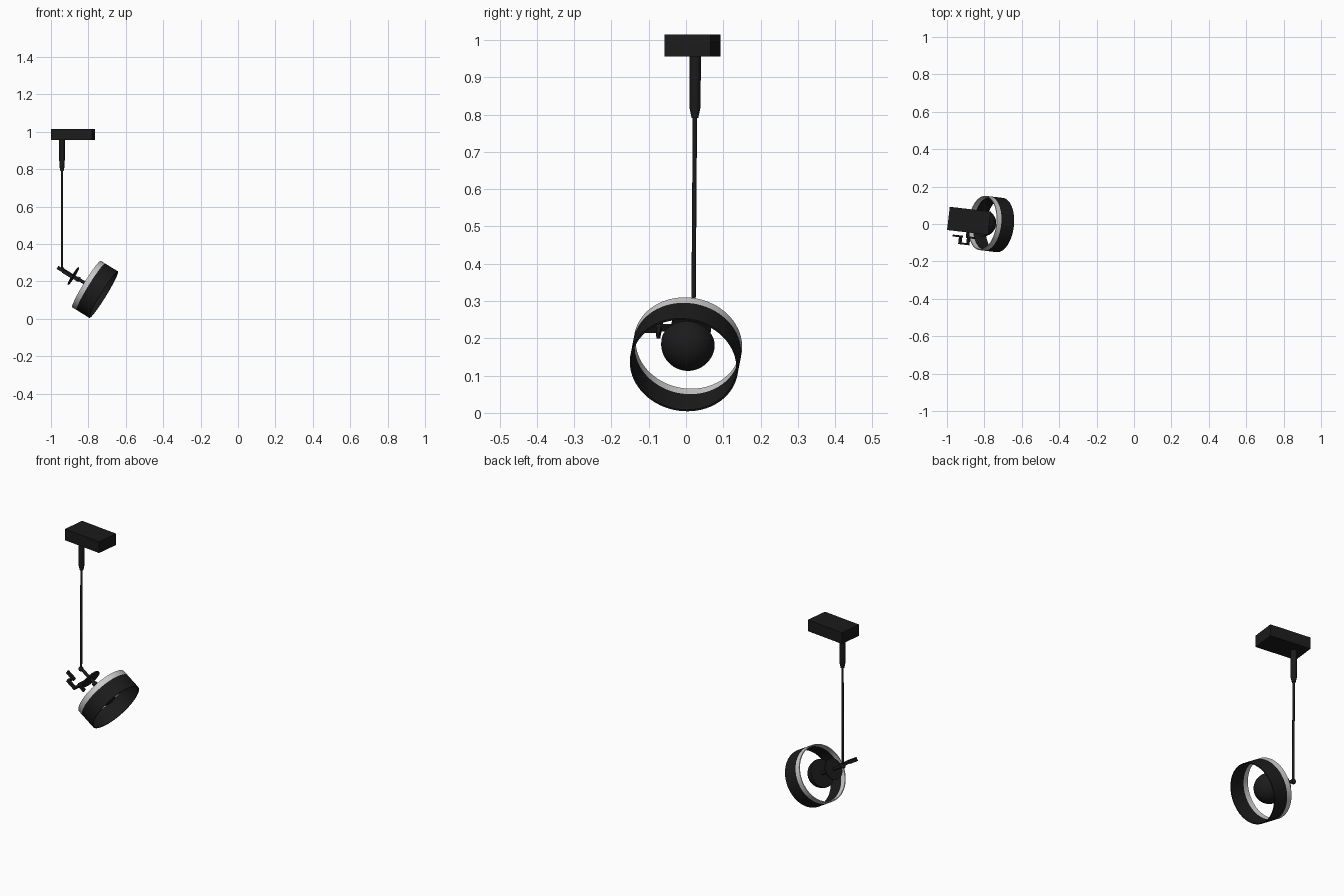
import bpy, bmesh
from math import radians, sin, cos, pi
from mathutils import Matrix, Vector

if "Cube" in bpy.data.objects:
    bpy.data.objects.remove(bpy.data.objects["Cube"])

black = bpy.data.materials.new("matt_black")
black.diffuse_color = (0.011, 0.011, 0.011, 1)
black.use_nodes = True
black.node_tree.nodes["Principled BSDF"].inputs["Base Color"].default_value = black.diffuse_color
TURN = Matrix.Rotation(radians(-6.75), 4, 'Z')
# lamp frame: local z is the beam axis, local y is sideways
LAMP = Matrix.Translation((-0.764, 0, 0.157)) @ TURN @ Matrix.Rotation(radians(121.4), 4, 'Y')


def finish(name, bm, mat, matrix):
    bmesh.ops.recalc_face_normals(bm, faces=bm.faces)
    me = bpy.data.meshes.new(name)
    bm.to_mesh(me)
    bm.free()
    ob = bpy.data.objects.new(name, me)
    bpy.context.collection.objects.link(ob)
    ob.matrix_world = matrix
    if mat:
        me.materials.append(mat)
    bpy.ops.object.select_all(action='DESELECT')
    ob.select_set(True)
    bpy.context.view_layer.objects.active = ob
    bpy.ops.object.shade_smooth_by_angle(angle=radians(35))
    return ob


def lathe(name, profile, matrix, mat=black, steps=48):
    bm = bmesh.new()
    vs = [bm.verts.new((r, 0, z)) for r, z in profile]
    es = [bm.edges.new(p) for p in zip(vs, vs[1:])]
    bmesh.ops.spin(bm, geom=vs + es, cent=(0, 0, 0), axis=(0, 0, 1), angle=2 * pi,
                   steps=steps, use_duplicate=False)
    bmesh.ops.remove_doubles(bm, verts=bm.verts, dist=1e-5)
    return finish(name, bm, mat, matrix)


def box(name, size, matrix):
    bm = bmesh.new()
    bmesh.ops.create_cube(bm, size=1)
    bmesh.ops.scale(bm, vec=size, verts=bm.verts)
    return finish(name, bm, black, matrix)


def between(a, b):
    a, b = Vector(a), Vector(b)
    return Matrix.Translation(a) @ (b - a).to_track_quat('Z', 'Y').to_matrix().to_4x4()


# ceiling box
box("ceiling_box", (0.221, 0.125, 0.060), Matrix.Translation((-0.8825, 0.017, 0.985)) @ TURN)

# hanging stem: thick sleeve with tapered tip, then thin rod
top, bottom = (-0.941, 0.025, 0.957), (-0.941, 0.020, 0.262)
hang = between(top, bottom)
lathe("stem_sleeve", [(0, 0), (0.0155, 0), (0.0145, 0.140), (0.009, 0.166), (0, 0.166)], hang, steps=24)
lathe("stem_rod", [(0, 0.160), (0.0058, 0.160), (0.0058, 0.695), (0, 0.695)], hang, steps=16)

# swivel joint, cross pin and arm
arc = [(0.013 * sin(i * pi / 10), -0.013 * cos(i * pi / 10)) for i in range(11)]
lathe("swivel_joint", arc, Matrix.Translation((-0.941, 0.02, 0.264)), steps=20)
lathe("swivel_arm", [(0, -0.209), (0.008, -0.209), (0.008, -0.11), (0.013, -0.11),
                     (0.013, -0.098), (0.009, -0.098), (0.009, -0.05), (0, -0.05)], LAMP, steps=20)

# round plate behind the lamp
lathe("back_plate", [(0, -0.140), (0.054, -0.140), (0.054, -0.134), (0, -0.134)], LAMP)

# stepped side bracket, drawn as straight bars (z, y, z, y)
bars = [(-0.22, -0.085, -0.175, -0.085), (-0.18, -0.085, -0.18, -0.122),
        (-0.18, -0.122, -0.13, -0.122), (-0.13, -0.122, -0.13, -0.085),
        (-0.13, -0.085, -0.10, -0.085), (-0.137, -0.085, -0.137, -0.045)]
for i, (z0, y0, z1, y1) in enumerate(bars):
    box(f"side_bracket_{i + 1}", (0.018, abs(y1 - y0) + 0.010, abs(z1 - z0) + 0.010),
        LAMP @ Matrix.Translation((0, (y0 + y1) / 2, (z0 + z1) / 2)))

# half-globe light, flat towards the arm
dome = [(0, -0.053)] + [(0.072 * cos(i * pi / 24), -0.053 + 0.072 * sin(i * pi / 24)) for i in range(13)]
lathe("light_dome", dome, LAMP)

# open ring shade and its grey rear band
def band(name, z0, z1, mat):
    o, n = 0.146, 0.141
    lathe(name, [(o, z0), (o, z1), (n, z1), (n, z0), (o, z0)], LAMP, mat, 72)


band("ring_shade", -0.026, 0.054, black)
band("ring_rear_band", -0.054, -0.026, None)
